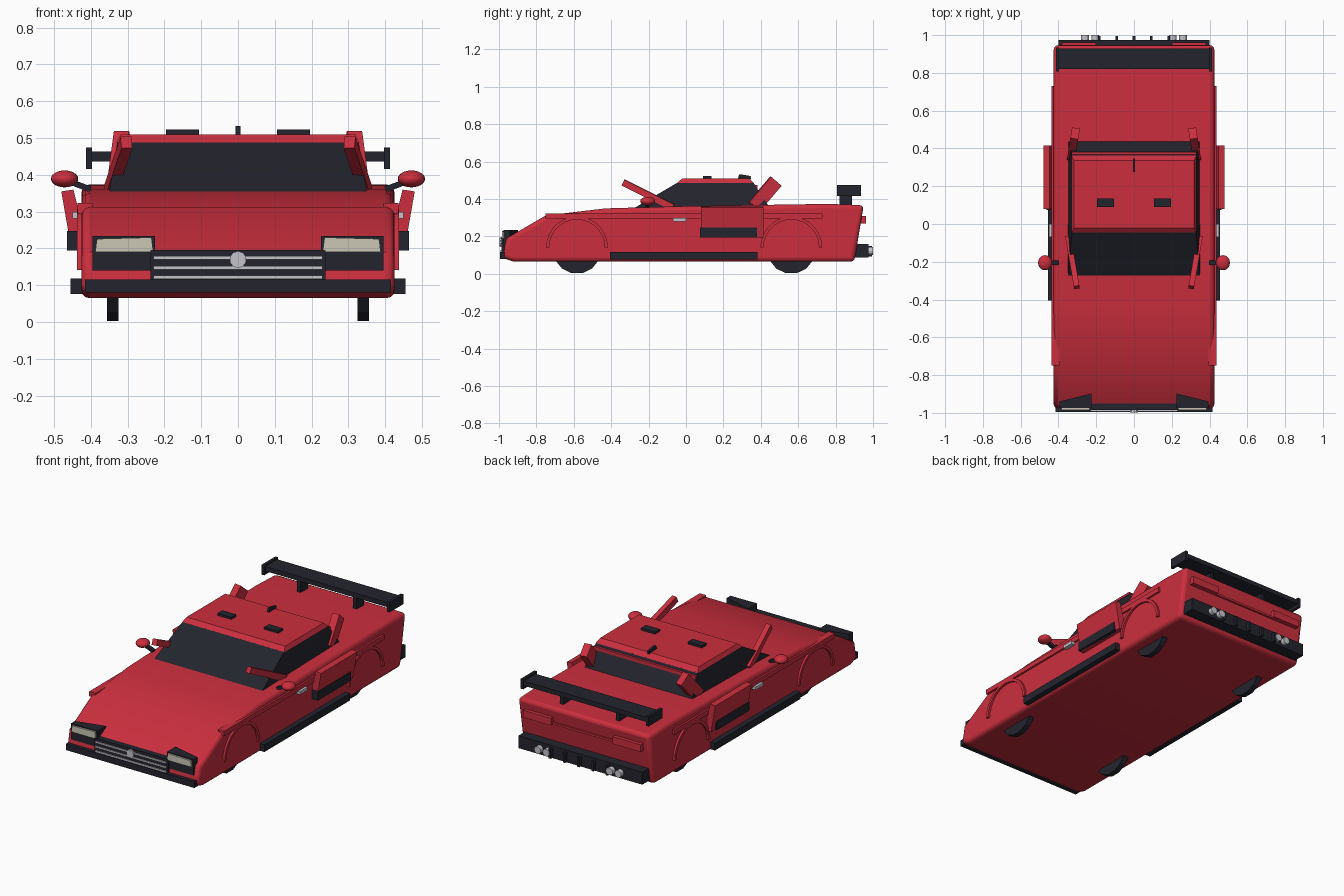
import bpy, bmesh, math
from mathutils import Vector, Matrix

cube = bpy.data.objects.get("Cube")
if cube:
    bpy.data.objects.remove(cube, do_unlink=True)


def material(name, rgb):
    m = bpy.data.materials.new(name)
    m.use_nodes = True
    m.diffuse_color = (*rgb, 1)
    m.node_tree.nodes["Principled BSDF"].inputs["Base Color"].default_value = (*rgb, 1)
    return m


RED = material("red paint", (0.60, 0.028, 0.048))
DARK = material("dark trim", (0.017, 0.018, 0.027))
SILVER = material("silver metal", (0.55, 0.55, 0.60))
LAMP = material("lamp glass", (0.60, 0.57, 0.47))


def finish(name, bm, mat, mirror=False, bevel=0, smooth=False):
    bmesh.ops.recalc_face_normals(bm, faces=bm.faces)
    mesh = bpy.data.meshes.new(name)
    bm.to_mesh(mesh)
    bm.free()
    mesh.materials.append(mat)
    ob = bpy.data.objects.new(name, mesh)
    bpy.context.collection.objects.link(ob)
    if bevel:
        b = ob.modifiers.new("bevel", 'BEVEL')
        b.width, b.segments, b.limit_method = bevel, 3, 'ANGLE'
        b.angle_limit = math.radians(50)
    if mirror:
        ob.modifiers.new("mirror", 'MIRROR')
    if smooth:
        bpy.context.view_layer.objects.active = ob
        ob.select_set(True)
        bpy.ops.object.shade_smooth_by_angle(angle=math.radians(35))
        ob.select_set(False)
    return ob


def box(name, x, y, z, mat, **kw):
    """Box from three (min, max) ranges."""
    size = [b - a for a, b in (x, y, z)]
    mid = [(a + b) / 2 for a, b in (x, y, z)]
    bm = bmesh.new()
    bmesh.ops.create_cube(bm, size=1, matrix=Matrix.Translation(mid) @ Matrix.Diagonal((*size, 1)))
    return finish(name, bm, mat, **kw)


def prism(name, pts, lo, hi, axis, mat, **kw):
    """Extrude a 2D outline along an axis (x: points are y,z; y: x,z; z: x,y)."""
    bm = bmesh.new()
    rings = []
    for h in (lo, hi):
        ring = []
        for p in pts:
            co = list(p)
            co.insert(axis, h)
            ring.append(bm.verts.new(co))
        bm.faces.new(ring)
        rings.append(ring)
    n = len(pts)
    for i in range(n):
        j = (i + 1) % n
        bm.faces.new((rings[0][i], rings[0][j], rings[1][j], rings[1][i]))
    return finish(name, bm, mat, **kw)


def frustum(name, low, high, mat):
    """Tapered block; each end is (half width, front y, back y, z)."""
    bm = bmesh.new()
    for w, y0, y1, z in (low, high):
        for x in (-w, w):
            for y in (y0, y1):
                bm.verts.new((x, y, z))
    bmesh.ops.convex_hull(bm, input=bm.verts)
    bmesh.ops.dissolve_limit(bm, angle_limit=0.01, verts=bm.verts, edges=bm.edges)
    return finish(name, bm, mat)


def beam(name, a, b, width, thick, mat, **kw):
    """Rectangular bar between two points."""
    a, b = Vector(a), Vector(b)
    d = b - a
    m = (Matrix.Translation((a + b) / 2) @ d.to_track_quat('Y', 'Z').to_matrix().to_4x4()
         @ Matrix.Diagonal((width, d.length, thick, 1)))
    bm = bmesh.new()
    bmesh.ops.create_cube(bm, size=1, matrix=m)
    return finish(name, bm, mat, **kw)


def cylinder(name, centre, r, depth, axis, sides, mat, **kw):
    rot = Matrix.Rotation(math.pi / 2, 4, 'Y' if axis == 'x' else 'X')
    bm = bmesh.new()
    bmesh.ops.create_cone(bm, cap_ends=True, segments=sides, radius1=r, radius2=r, depth=depth,
                          matrix=Matrix.Translation(centre) @ rot)
    return finish(name, bm, mat, **kw)


# Wedge body shell
body_side = [(-0.92, 0.065), (-0.98, 0.085), (-0.96, 0.19), (-0.75, 0.312), (-0.43, 0.35),
             (0.0, 0.362), (0.76, 0.374), (0.95, 0.367), (0.90, 0.065)]
prism("body", body_side, -0.425, 0.425, 0, RED, bevel=0.022, smooth=True)
box("shoulder_strip", (0.395, 0.436), (-0.75, 0.73), (0.295, 0.323), RED, mirror=True)

# Wheels and raised arches
for label, y in (("front", -0.583), ("rear", 0.563)):
    cylinder(label + "_wheels", (0.34, y, 0.129), 0.129, 0.032, 'x', 14, DARK, mirror=True)
    arc = [math.pi * i / 14 for i in range(15)]
    outline = [(y + 0.165 * math.cos(t), 0.142 + 0.165 * math.sin(t)) for t in arc]
    outline += [(y + 0.148 * math.cos(t), 0.142 + 0.148 * math.sin(t)) for t in reversed(arc)]
    prism(label + "_wheel_arches", outline, 0.41, 0.437, 0, RED, mirror=True)

# Sills, side scoops and handles
box("side_skirt", (0.40, 0.455), (-0.406, 0.383), (0.076, 0.118), DARK, mirror=True)
prism("side_scoop", [(0.42, 0.195), (0.452, 0.195), (0.48, 0.355), (0.447, 0.36), (0.42, 0.25)],
      0.08, 0.415, 1, RED, mirror=True)
box("scoop_opening", (0.42, 0.464), (0.075, 0.38), (0.195, 0.247), DARK, mirror=True)
box("door_handle", (0.42, 0.45), (-0.07, 0.0), (0.281, 0.299), SILVER, mirror=True)

# Cabin: glass block, roof and rear window bar
frustum("cabin_glass", (0.35, -0.28, 0.45, 0.35), (0.328, -0.045, 0.36, 0.488), DARK)
frustum("roof", (0.33, -0.047, 0.362, 0.486), (0.318, -0.02, 0.337, 0.51), RED)
box("rear_window_bar", (-0.33, 0.33), (0.367, 0.382), (0.455, 0.475), RED)
beam("front_fin", (0.303, -0.335, 0.488), (0.348, -0.07, 0.355), 0.03, 0.035, RED, mirror=True)
beam("rear_fin", (0.312, 0.48, 0.495), (0.33, 0.365, 0.36), 0.042, 0.075, RED, mirror=True)
box("roof_vent", (0.106, 0.196), (0.09, 0.135), (0.505, 0.523), DARK, mirror=True)
beam("roof_antenna", (0, 0.28, 0.518), (0, 0.345, 0.503), 0.013, 0.022, DARK)
beam("antenna_tip", (0, 0.285, 0.522), (0, 0.345, 0.512), 0.013, 0.022, DARK)

# Door mirrors
beam("mirror_stalk", (0.40, -0.205, 0.36), (0.46, -0.205, 0.383), 0.022, 0.016, DARK, mirror=True)
bm = bmesh.new()
bmesh.ops.create_uvsphere(bm, u_segments=20, v_segments=12, radius=1,
                          matrix=Matrix.Translation((0.471, -0.205, 0.389))
                          @ Matrix.Diagonal((0.037, 0.04, 0.023, 1)))
finish("door_mirror", bm, RED, mirror=True, smooth=True)

# Nose: bumper, grille and lamps
box("front_bumper", (-0.415, 0.415), (-0.995, -0.94), (0.08, 0.116), DARK)
box("grille", (-0.237, 0.237), (-0.986, -0.95), (0.112, 0.196), DARK)
for i, z in enumerate((0.122, 0.148, 0.175)):
    box(f"grille_bar_{i + 1}", (-0.23, 0.23), (-0.992, -0.98), (z - 0.005, z + 0.005), SILVER)
cylinder("grille_disc", (0, -0.99, 0.17), 0.023, 0.014, 'y', 10, SILVER)
prism("lamp_housing", [(0.225, -0.975), (0.395, -0.975), (0.395, -0.94), (0.225, -0.897)],
      0.14, 0.234, 2, DARK, mirror=True)
prism("headlamp", [(0.23, 0.19), (0.388, 0.19), (0.383, 0.226), (0.235, 0.23)],
      -0.985, -0.96, 1, LAMP, mirror=True)

# Tail: bumper, diffuser blades, pipes and lamp blocks
box("rear_bumper", (-0.40, 0.40), (0.89, 0.975), (0.088, 0.16), DARK)
for i in range(5):
    x = (i - 2) * 0.092
    box(f"diffuser_blade_{i + 1}", (x - 0.007, x + 0.007), (0.96, 0.995), (0.092, 0.148), DARK)
for label, x in (("inner", 0.205), ("outer", 0.26)):
    cylinder(label + "_exhaust", (x, 0.975, 0.122), 0.021, 0.05, 'y', 12, SILVER, mirror=True)
box("tail_lamp_block", (0.20, 0.38), (0.92, 0.962), (0.268, 0.31), RED, mirror=True)
box("tail_panel", (-0.20, 0.20), (0.92, 0.945), (0.268, 0.28), RED)

# Rear wing
box("wing_blade", (-0.40, 0.40), (0.82, 0.93), (0.436, 0.463), DARK)
box("wing_end_plate", (0.397, 0.413), (0.808, 0.935), (0.416, 0.474), DARK, mirror=True)
box("wing_strut", (0.17, 0.192), (0.82, 0.887), (0.36, 0.44), DARK, mirror=True)
